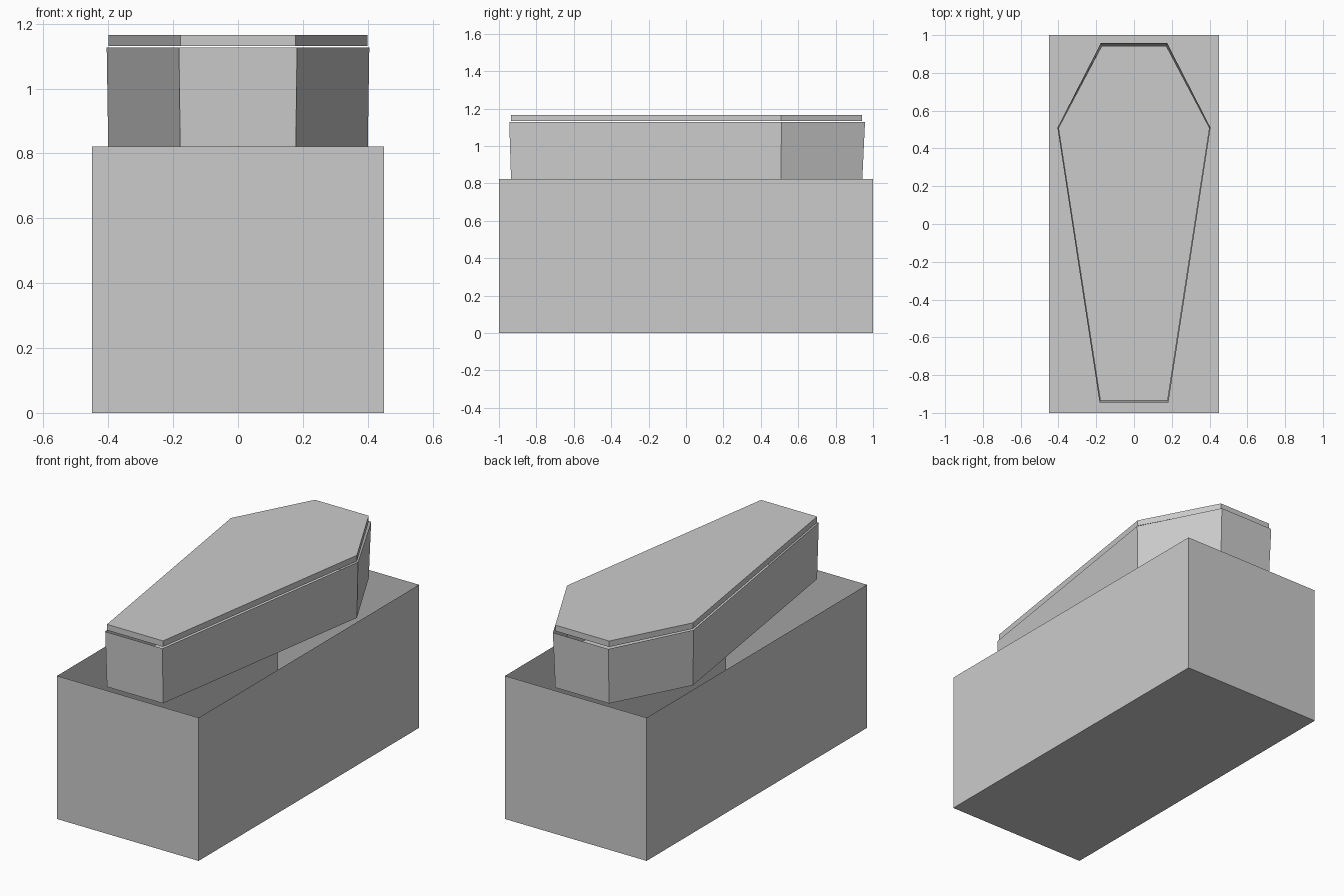
import bpy
import bmesh

if "Cube" in bpy.data.objects:
    bpy.data.objects.remove(bpy.data.objects["Cube"])

# One plain grey for everything
grey = bpy.data.materials.new("stone grey")
grey.diffuse_color = (0.6, 0.6, 0.6, 1.0)
grey.use_nodes = True
grey.node_tree.nodes["Principled BSDF"].inputs["Base Color"].default_value = grey.diffuse_color


def prism(name, lower, upper, z0, z1, bottom=True, top=True):
    """Flat-sided shell between two outlines, with optional end caps."""
    bm = bmesh.new()
    a = [bm.verts.new((x, y, z0)) for x, y in lower]
    b = [bm.verts.new((x, y, z1)) for x, y in upper]
    n = len(a)
    for i in range(n):
        j = (i + 1) % n
        bm.faces.new((a[i], a[j], b[j], b[i]))
    if bottom:
        bm.faces.new(a[::-1])
    if top:
        bm.faces.new(b)
    mesh = bpy.data.meshes.new(name)
    bm.to_mesh(mesh)
    bm.free()
    mesh.materials.append(grey)
    obj = bpy.data.objects.new(name, mesh)
    bpy.context.collection.objects.link(obj)
    return obj


def hexagon(foot_w, foot_y, wide, wide_y, head_w, head_y):
    """Mirrored six-sided outline, counter-clockwise."""
    right = [(foot_w, foot_y), (wide, wide_y), (head_w, head_y)]
    return right + [(-x, y) for x, y in reversed(right)]


# Rectangular plinth, an open-topped thin shell
rect = [(-0.45, -1), (0.45, -1), (0.45, 1), (-0.45, 1)]
prism("plinth", rect, rect, 0.0, 0.822, top=False)

# Casket body, flaring slightly upward and open under the lid
inner = hexagon(0.178, -0.935, 0.40, 0.508, 0.171, 0.942)
outer = hexagon(0.182, -0.945, 0.405, 0.51, 0.176, 0.957)
prism("casket_body", inner, outer, 0.807, 1.127, top=False)

# Flat lid with a hairline gap below it
prism("casket_lid", inner, inner, 1.132, 1.166)
